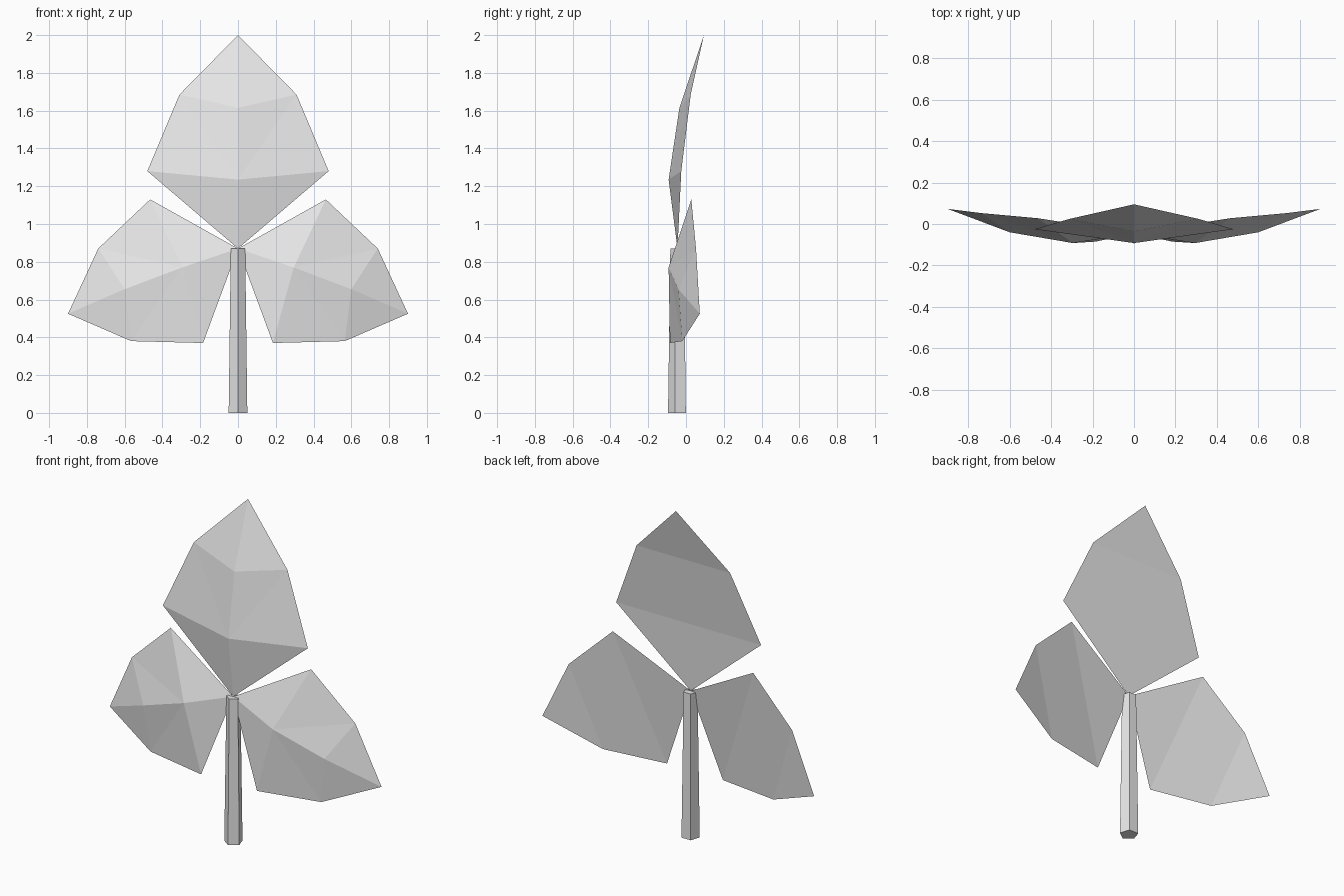
import bpy
import bmesh

cube = bpy.data.objects.get("Cube")
if cube:
    bpy.data.objects.remove(cube)

grey = bpy.data.materials.new("pale grey")
grey.use_nodes = True
colour = (0.8, 0.8, 0.8, 1)
grey.diffuse_color = colour
grey.node_tree.nodes["Principled BSDF"].inputs["Base Color"].default_value = colour

BASE = (0, -0.045, 0.87)


def finish(name, bm):
    bmesh.ops.recalc_face_normals(bm, faces=bm.faces)
    mesh = bpy.data.meshes.new(name)
    bm.to_mesh(mesh)
    bm.free()
    mesh.materials.append(grey)
    obj = bpy.data.objects.new(name, mesh)
    bpy.context.collection.objects.link(obj)
    return obj


def leaf(name, tip, ridge, edge_a, edge_b, flip=1):
    """Closed leaf: raised ridge in front, flat bands across the back."""
    bm = bmesh.new()

    def vert(p):
        return bm.verts.new((p[0] * flip, p[1], p[2]))

    b, t = vert(BASE), vert(tip)
    r1, r2 = map(vert, ridge)
    sides = [[vert(p) for p in edge] for edge in (edge_a, edge_b)]
    for s1, s2 in sides:
        for face in ((b, r1, s1), (r1, s2, s1), (r1, r2, s2), (r2, t, s2)):
            bm.faces.new(face)
    (a1, a2), (b1, b2) = sides
    for face in ((b, a1, b1), (a1, a2, b2, b1), (a2, t, b2)):
        bm.faces.new(face)
    return finish(name, bm)


# Upper leaf
leaf("upper_leaf", (0, 0.095, 2.0),
     [(0, -0.092, 1.235), (0, -0.035, 1.615)],
     [(-0.48, -0.025, 1.28), (-0.31, 0.025, 1.685)],
     [(0.48, -0.025, 1.28), (0.31, 0.025, 1.685)])

# Mirrored pair of side leaves
for side, flip in (("left", 1), ("right", -1)):
    leaf(side + "_leaf", (0.9, 0.073, 0.525),
         [(0.295, -0.092, 0.77), (0.6, -0.04, 0.655)],
         [(0.465, 0.028, 1.13), (0.74, 0.053, 0.87)],
         [(0.185, -0.085, 0.37), (0.565, -0.02, 0.38)], flip)

# Tapered five-sided stem with one edge facing forward
bm = bmesh.new()
bmesh.ops.create_cone(bm, cap_ends=True, segments=5,
                      radius1=0.052, radius2=0.04, depth=0.87)
lowest = min(v.co.y for v in bm.verts)
front_edge = any(abs(v.co.x) < 0.001 and v.co.y == lowest for v in bm.verts)
for v in bm.verts:
    if not front_edge:
        v.co.y = -v.co.y
    v.co.y -= 0.043
    v.co.z += 0.435
finish("stem", bm)
